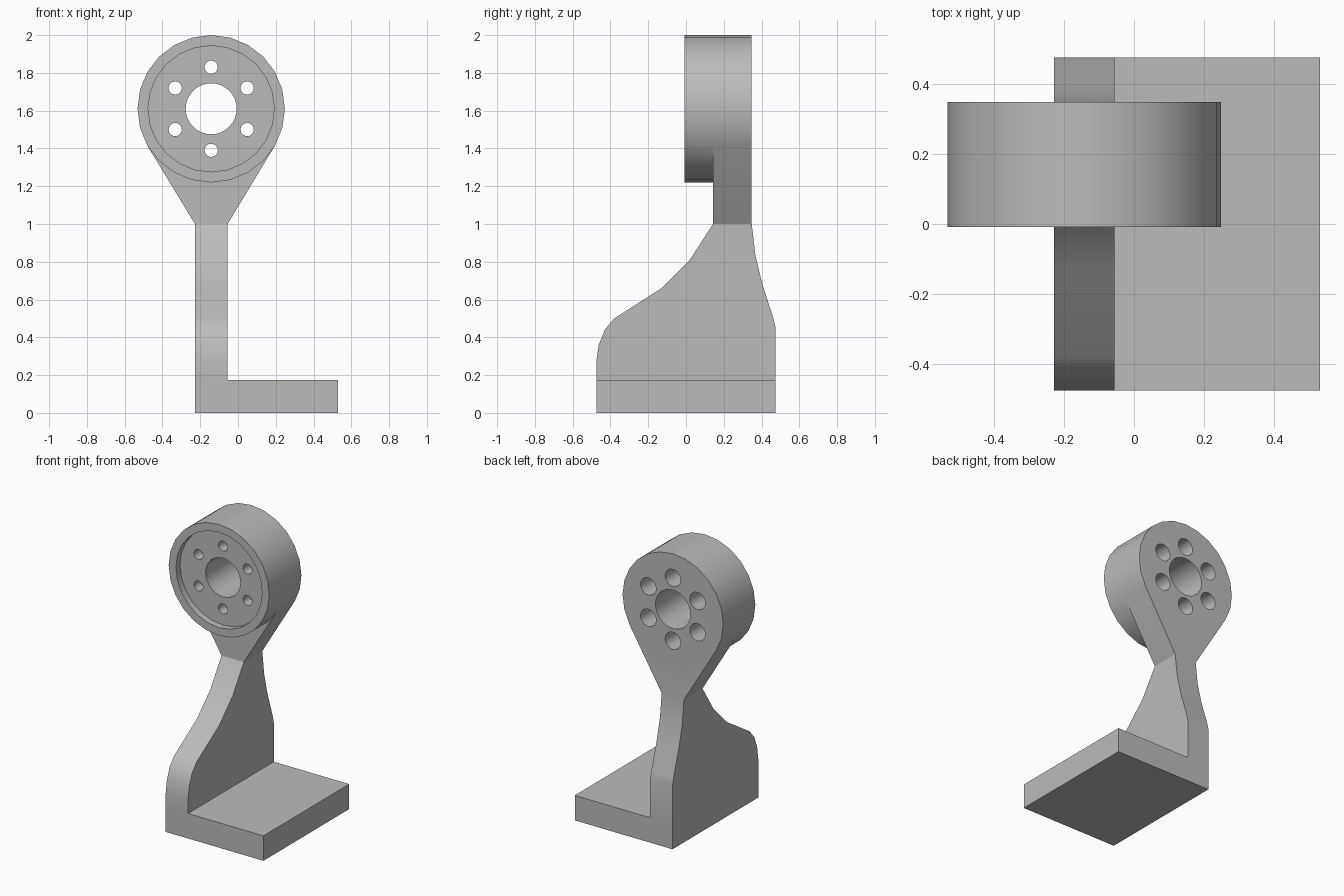
import bpy, bmesh, math
from mathutils import Vector

cube = bpy.data.objects.get("Cube")
if cube:
    bpy.data.objects.remove(cube, do_unlink=True)

CX, CZ, R = -0.142, 1.61, 0.39        # hub centre and radius
FRONT, BACK = -0.008, 0.348           # hub depth range
LEFT, RIGHT = -0.228, -0.055          # upright thickness range
HALF = 0.475                          # half depth of the foot

grey = bpy.data.materials.new("plain grey")
grey.use_nodes = True
grey.diffuse_color = (0.5, 0.5, 0.5, 1)
grey.node_tree.nodes["Principled BSDF"].inputs["Base Color"].default_value = (0.5, 0.5, 0.5, 1)


def extrude(name, points, offset):
    """Closed solid from a planar outline swept along an offset."""
    bm = bmesh.new()
    face = bm.faces.new([bm.verts.new(p) for p in points])
    result = bmesh.ops.extrude_face_region(bm, geom=[face], use_keep_orig=True)
    moved = [g for g in result["geom"] if isinstance(g, bmesh.types.BMVert)]
    bmesh.ops.translate(bm, verts=moved, vec=Vector(offset))
    bmesh.ops.recalc_face_normals(bm, faces=bm.faces)
    mesh = bpy.data.meshes.new(name)
    bm.to_mesh(mesh)
    bm.free()
    mesh.materials.append(grey)
    obj = bpy.data.objects.new(name, mesh)
    bpy.context.collection.objects.link(obj)
    return obj


def disc(name, x, z, radius, y0, y1, sides=24):
    """Cylinder along the depth axis."""
    ring = [(x + radius * math.sin(math.tau * i / sides), y0,
             z + radius * math.cos(math.tau * i / sides)) for i in range(sides)]
    return extrude(name, ring, (0, y1 - y0, 0))


def combine(target, tool, operation):
    mod = target.modifiers.new(operation.lower(), 'BOOLEAN')
    mod.operation, mod.solver, mod.object = operation, 'EXACT', tool
    bpy.context.view_layer.objects.active = target
    bpy.ops.object.modifier_apply(modifier=mod.name)
    bpy.data.objects.remove(tool, do_unlink=True)


# Upright with a swept side profile
profile = [(-HALF, 0), (HALF, 0), (HALF, 0.45), (0.463, 0.5), (0.405, 0.68),
           (0.368, 0.83), (BACK, 1.0), (0.143, 1.0), (0.02, 0.81), (-0.13, 0.66),
           (-0.38, 0.5), (-0.43, 0.44), (-0.462, 0.36), (-HALF, 0.27)]
bracket = extrude("bracket", [(LEFT, y, z) for y, z in profile], (RIGHT - LEFT, 0, 0))

# Foot plate
foot = extrude("foot", [(LEFT, -HALF, 0), (0.53, -HALF, 0), (0.53, -HALF, 0.175),
                        (LEFT, -HALF, 0.175)], (0, 2 * HALF, 0))
combine(bracket, foot, 'UNION')

# Hub with its tapering neck
hub = disc("hub", CX, CZ, R, FRONT, BACK)
reach, drop = R * math.cos(math.pi / 6), R / 2
neck = extrude("neck", [(LEFT, 0.143, 1.0), (RIGHT, 0.143, 1.0),
                        (CX + reach, 0.143, CZ - drop), (CX, 0.143, CZ),
                        (CX - reach, 0.143, CZ - drop)], (0, BACK - 0.143, 0))
combine(hub, neck, 'UNION')
combine(bracket, hub, 'UNION')

# Front recess and central bore
combine(bracket, disc("recess_cutter", CX, CZ, 0.334, -0.1, 0.037), 'DIFFERENCE')
combine(bracket, disc("bore_cutter", CX, CZ, 0.135, -0.2, 0.6, 32), 'DIFFERENCE')

# Ring of bolt holes, counterbored from the back
for i in range(6):
    a = math.tau * i / 6
    x, z = CX + 0.22 * math.sin(a), CZ + 0.22 * math.cos(a)
    combine(bracket, disc("bolt_cutter", x, z, 0.035, -0.2, 0.6), 'DIFFERENCE')
    combine(bracket, disc("counterbore_cutter", x, z, 0.06, 0.11, 0.6), 'DIFFERENCE')

bpy.ops.object.select_all(action='DESELECT')
bracket.select_set(True)
bpy.context.view_layer.objects.active = bracket
bpy.ops.object.shade_smooth_by_angle(angle=math.radians(28))
